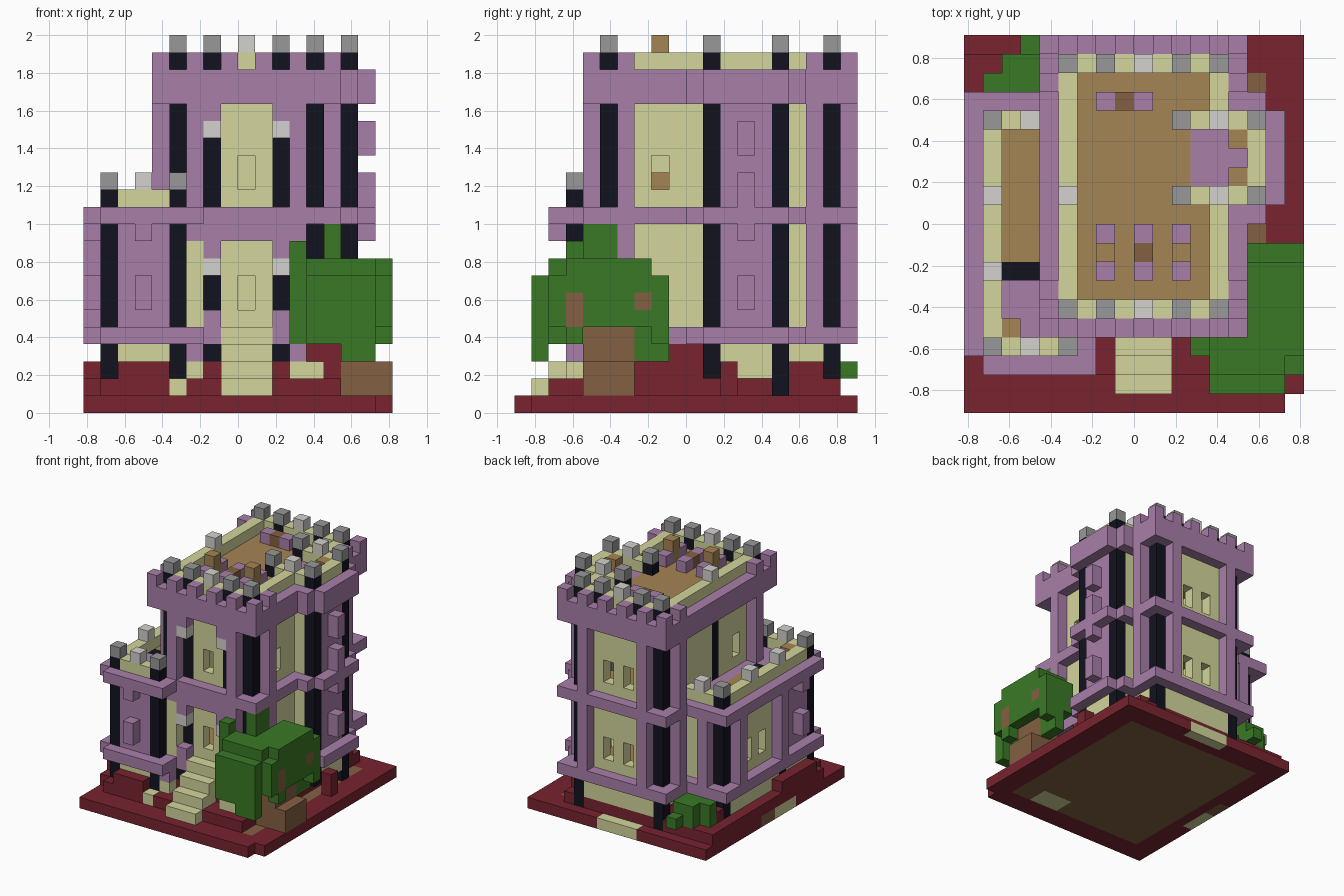
import bpy
import bmesh
from mathutils import Vector

if "Cube" in bpy.data.objects:
    bpy.data.objects.remove(bpy.data.objects["Cube"], do_unlink=True)

UNIT = 1 / 11
CENTRE = Vector((9, 10, 0))


# Materials
def make_material(name, hex_colour):
    channels = [int(hex_colour[n:n + 2], 16) / 255 for n in (0, 2, 4)]
    linear = [c / 12.92 if c < 0.04 else ((c + 0.055) / 1.055) ** 2.4 for c in channels]
    material = bpy.data.materials.new(name)
    material.use_nodes = True
    shader = next(n for n in material.node_tree.nodes if n.type == 'BSDF_PRINCIPLED')
    shader.inputs["Base Color"].default_value = (*linear, 1)
    shader.inputs["Roughness"].default_value = 0.9
    material.diffuse_color = (*linear, 1)
    return material


purple = make_material("purple stone", "a97fa9")
cream = make_material("cream wall", "d4d69c")
red = make_material("dark red ground", "78242f")
black = make_material("black column", "11121f")
green = make_material("leaf green", "3a7926")
brown = make_material("bark brown", "846042")
tan = make_material("tan floor", "a58554")
grey = make_material("grey cap", "989898")
pale = make_material("pale cap", "d4d2cd")

# Blocks are stored in one grid, so later parts replace earlier ones cleanly
cells = {}


def block_range(low, high):
    return [(x, y, z) for x in range(low[0], high[0])
            for y in range(low[1], high[1]) for z in range(low[2], high[2])]


def fill(part, material, low, high):
    for cell in block_range(low, high):
        cells[cell] = (part, material)


def carve(low, high):
    for cell in block_range(low, high):
        cells.pop(cell, None)


def post(part, material, x, y, bottom, top):
    fill(part, material, (x, y, bottom), (x + 1, y + 1, top))


def cap(x, y, z, material=grey):
    post("wall_caps", material, x, y, z, z + 1)


def column(x, y, top):
    post("columns", black, x, y, 1 if y > 14 else 2, top)
    cap(x, y, top)


# Ground slab with earth core, paving and raised beds
fill("ground", red, (0, 0, 0), (18, 20, 1))
carve((17, 0, 0), (18, 1, 1))
fill("earth", brown, (2, 2, 0), (16, 18, 1))
fill("earth", brown, (0, 10, 0), (1, 12, 1))
fill("paving", cream, (7, 19, 0), (11, 20, 1))
fill("paving", cream, (0, 7, 0), (1, 10, 1))
fill("paving", cream, (11, 2, 0), (14, 4, 1))
fill("ground", red, (0, 3, 1), (15, 19, 2))
fill("ground", red, (1, 2, 1), (15, 3, 2))
fill("ground", red, (1, 4, 2), (14, 18, 3))
fill("ground", red, (2, 2, 2), (5, 4, 3))
fill("ground", red, (0, 4, 1), (1, 9, 3))
fill("ground", red, (14, 6, 2), (15, 11, 3))
fill("ground", red, (14, 9, 3), (15, 11, 4))
fill("ground", red, (13, 4, 2), (15, 5, 4))
fill("ground", red, (14, 16, 2), (15, 18, 3))
fill("ground", red, (5, 18, 2), (8, 19, 3))
post("ground", red, 16, 12, 1, 3)

# Large tree
fill("tree_trunk", brown, (15, 4, 1), (18, 7, 3))
fill("tree_trunk", brown, (15, 4, 3), (17, 7, 5))
fill("tree_leaves", green, (13, 1, 5), (17, 4, 8))
fill("tree_leaves", green, (15, 2, 5), (18, 9, 8))
fill("tree_leaves", green, (13, 2, 8), (17, 4, 9))
fill("tree_leaves", green, (15, 3, 8), (18, 8, 9))
fill("tree_leaves", green, (14, 4, 5), (15, 6, 11))
fill("tree_leaves", green, (13, 1, 4), (15, 3, 5))
post("tree_leaves", green, 12, 3, 4, 10)
for x, y, bottom in ((15, 1, 3), (16, 1, 3), (17, 3, 4), (15, 2, 4), (16, 7, 3), (16, 8, 3), (17, 8, 4)):
    post("tree_leaves", green, x, y, bottom, 5)
post("tree_trunk", brown, 17, 3, 5, 7)
post("tree_trunk", brown, 17, 7, 6, 7)

# Small bush, stepping in towards the back
for y, first, top in ((17, 1, 4), (18, 2, 4), (19, 3, 3)):
    fill("bush", green, (first, y, 2), (4, y + 1, top))

# Side wing: walls, belts, roof and parapet
fill("wing_walls", cream, (1, 3, 2), (6, 16, 11))
carve((2, 4, 5), (5, 15, 10))
for z in (4, 11):
    fill("wing_belts", purple, (0, 3, z), (7, 17, z + 1))
    fill("wing_belts", purple, (1, 2, z), (7, 3, z + 1))
fill("wing_parapet", cream, (1, 3, 12), (6, 16, 13))
carve((2, 4, 12), (6, 15, 13))
fill("wing_roof", tan, (2, 8, 11), (4, 15, 12))
fill("wing_roof", black, (2, 7, 11), (4, 8, 12))
post("wing_roof", tan, 2, 4, 12, 13)
fill("wing_bay", purple, (2, 3, 5), (5, 4, 11))
fill("wing_bay", purple, (1, 4, 5), (2, 7, 11))
for x, y in ((1, 3), (5, 3), (1, 15)):
    column(x, y, 13)
post("columns", black, 1, 7, 2, 12)
for x, y in ((3, 3), (1, 7), (1, 11), (3, 15)):
    cap(x, y, 13, pale)
for x, y in ((0, 8), (0, 14), (2, 16)):
    post("pilasters", purple, x, y, 5, 11)
for y in (10, 12):
    carve((1, y, 6), (2, y + 1, 8))

# Main tower: hollow walls, floors and belts
fill("tower_walls", cream, (5, 5, 2), (14, 19, 18))
carve((6, 6, 5), (13, 18, 18))
for z, height in ((4, 1), (11, 1), (18, 2)):
    fill("tower_belts", purple, (4, 4, z), (15, 20, z + height))
    fill("floors", tan, (6, 6, z), (13, 18, z + height))
fill("tower_parapet", cream, (5, 5, 20), (14, 19, 21))
carve((6, 6, 20), (13, 18, 21))

# Tower pilasters on both storeys and notched belt top
for bottom, top in ((5, 11), (12, 18)):
    for x, y in ((6, 4), (12, 4), (6, 19), (12, 19), (4, 6), (14, 6), (4, 17), (14, 17)):
        post("pilasters", purple, x, y, bottom, top)
for x in range(4, 15, 2):
    for y in (4, 19):
        post("merlons", purple, x, y, 20, 21)
for y in (6, 17):
    for x in (4, 14):
        post("merlons", purple, x, y, 20, 21)

# Corner columns, caps and windows of the tower
for y in (5, 18):
    for x in (5, 13):
        column(x, y, 21)
    for x in (7, 11):
        post("columns", black, x, y, 20, 21)
        cap(x, y, 21)
    cap(9, y, 21, pale)
post("columns", black, 5, 11, 12, 18)
cap(5, 11, 21, pale)
for z in (6, 13):
    carve((9, 5, z), (10, 6, z + 2))
    for x in (8, 10):
        carve((x, 18, z), (x + 1, 19, z + 2))
carve((13, 8, 13), (14, 9, 15))
carve((5, 8, 13), (6, 9, 15))
fill("partition", cream, (7, 7, 12), (8, 10, 16))
post("furniture", tan, 11, 8, 12, 14)

# Front facade: black strips, pale brackets and lintels
for x in (7, 11):
    for bottom, bracket, top in ((5, 8, 11), (12, 16, 18)):
        post("facade_strips", black, x, 5, bottom, bracket)
        post("brackets", pale, x, 4, bracket, bracket + 1)
        post("lintels", purple, x, 4, bracket + 1, top)
    post("stair_posts", purple, x, 4, 4, 6)
    post("stair_posts", black, x, 4, 3, 4)
fill("lintels", purple, (7, 4, 10), (12, 5, 11))
post("tower_walls", cream, 6, 4, 5, 10)

# Stairs with gate posts
for step in (1, 2, 3, 4):
    fill("stairs", cream, (8, step, 1), (11, step + 1, step + 1))
for x in (6, 12):
    post("gate_posts", purple, x, 3, 1, 4)
    post("gate_posts", cream, x, 3, 2, 3)
post("gate_posts", cream, 5, 2, 1, 2)
post("gate_posts", cream, 13, 3, 2, 3)

# Projecting bay on the opposite side
fill("bay_walls", cream, (13, 11, 2), (16, 16, 18))
carve((12, 12, 5), (15, 15, 18))
fill("bay_walls", purple, (15, 12, 5), (16, 15, 18))
for z, height in ((4, 1), (11, 1), (18, 2)):
    fill("bay_belts", purple, (14, 10, z), (16, 17, z + height))
    fill("bay_belts", purple, (16, 11, z), (17, 16, z + height))
fill("bay_roof", purple, (12, 12, 19), (15, 15, 20))
carve((12, 12, 20), (15, 15, 21))
fill("bay_parapet", cream, (15, 12, 20), (16, 15, 21))
for y in (11, 15):
    fill("bay_parapet", cream, (12, y, 20), (16, y + 1, 21))
    column(15, y, 21)
    post("columns", black, 11, y, 20, 21)
    cap(11, y, 21)
    cap(13, y, 21, pale)
for y in (12, 14):
    post("roof_seats", tan, 14, y, 20, 21)

# Stone studs on the bay and wing
for bottom, top in ((6, 8), (10, 11), (12, 14), (15, 17)):
    post("studs", purple, 16, 13, bottom, top)
    if top < 12:
        post("studs", purple, 3, 2, bottom, top)
        post("studs", purple, 0, 5, bottom, top)

# Roof tables and seats
for x, top, material in ((7, 22, tan), (9, 21, brown), (11, 22, tan)):
    post("roof_tables", material, x, 8, 20, top)
    for y in (7, 9):
        post("roof_seats", purple, x, y, 20, 21)
post("roof_tables", brown, 8, 16, 20, 21)
for x in (7, 9):
    post("roof_seats", purple, x, 16, 20, 21)


# Turn every part into one mesh made of its exposed block faces
def build_part(name):
    bm = bmesh.new()
    palette = []
    for cell, (part, material) in cells.items():
        if part != name:
            continue
        if material not in palette:
            palette.append(material)
        for axis in range(3):
            for sign in (-1, 1):
                normal = Vector([sign if n == axis else 0 for n in range(3)])
                if tuple(int(c + d) for c, d in zip(cell, normal)) in cells:
                    continue
                side = Vector([1 if n == (axis + 1) % 3 else 0 for n in range(3)])
                rise = normal.cross(side)
                middle = Vector(cell) + Vector((0.5, 0.5, 0.5)) + normal / 2 - CENTRE
                corners = [middle + (side * a + rise * b) / 2
                           for a, b in ((-1, -1), (1, -1), (1, 1), (-1, 1))]
                face = bm.faces.new([bm.verts.new(c * UNIT) for c in corners])
                face.material_index = palette.index(material)
    bmesh.ops.remove_doubles(bm, verts=bm.verts, dist=UNIT / 100)
    mesh = bpy.data.meshes.new(name)
    bm.to_mesh(mesh)
    bm.free()
    for material in palette:
        mesh.materials.append(material)
    bpy.context.collection.objects.link(bpy.data.objects.new(name, mesh))


for part_name in sorted({part for part, _ in cells.values()}):
    build_part(part_name)
